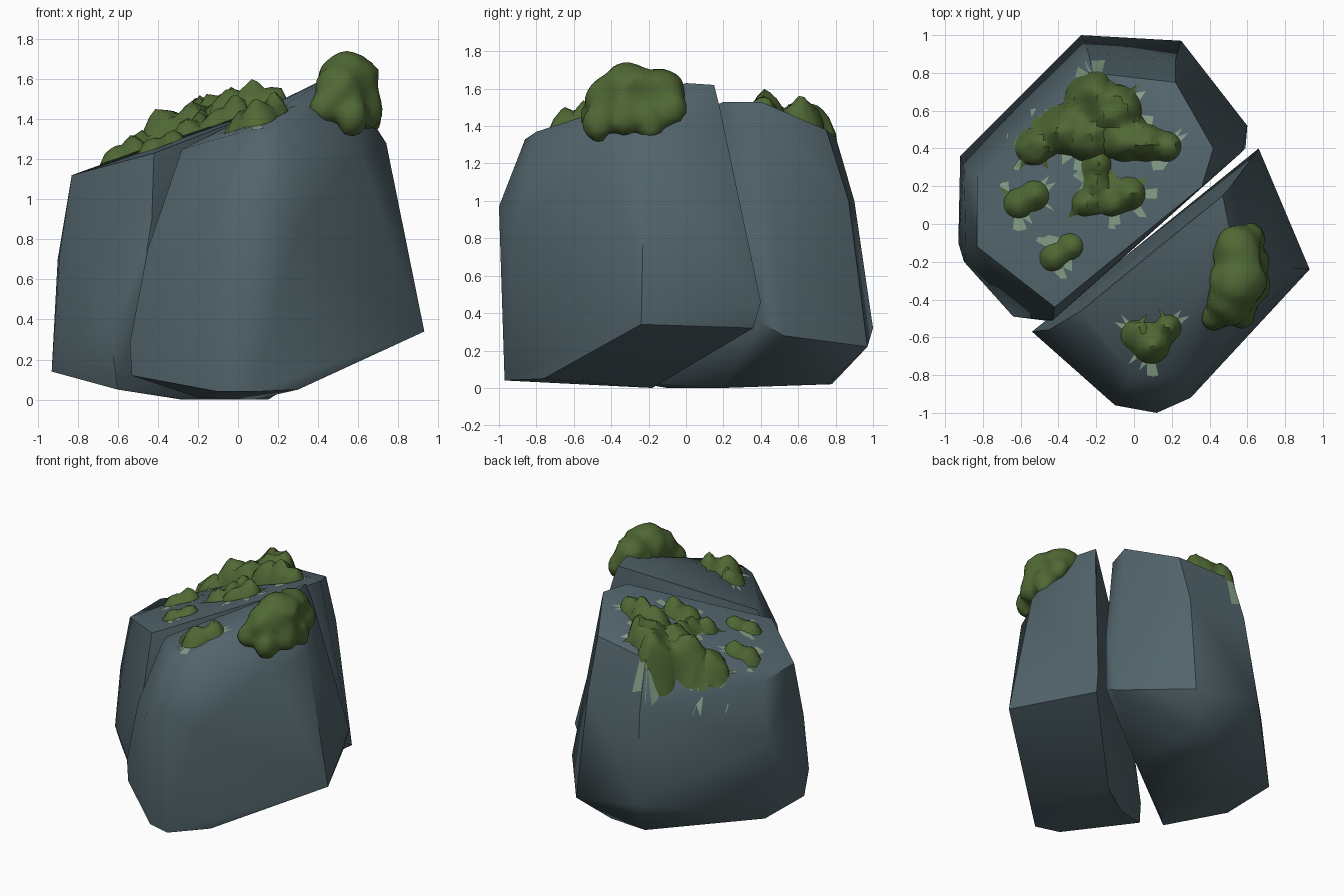
import bpy
import bmesh
import math
import random
from mathutils import Matrix, Vector, noise
from mathutils.bvhtree import BVHTree

random.seed(4)
default_cube = bpy.data.objects.get("Cube")
if default_cube:
    bpy.data.objects.remove(default_cube, do_unlink=True)


def make_material(name, colour):
    material = bpy.data.materials.new(name)
    material.use_nodes = True
    material.diffuse_color = (*colour, 1)
    shader = material.node_tree.nodes["Principled BSDF"]
    shader.inputs["Base Color"].default_value = (*colour, 1)
    shader.inputs["Roughness"].default_value = 0.9
    return material


stone = make_material("slate stone", (0.083, 0.128, 0.147))
moss = make_material("moss green", (0.08, 0.14, 0.035))
lichen = make_material("pale lichen", (0.24, 0.35, 0.25))


def finish(bm, name, materials, angle):
    mesh = bpy.data.meshes.new(name)
    bm.to_mesh(mesh)
    bm.free()
    obj = bpy.data.objects.new(name, mesh)
    bpy.context.collection.objects.link(obj)
    for material in materials:
        mesh.materials.append(material)
    bpy.ops.object.select_all(action="DESELECT")
    obj.select_set(True)
    bpy.context.view_layer.objects.active = obj
    bpy.ops.object.shade_smooth_by_angle(angle=math.radians(angle))
    return obj


def make_rock(name, notch, *rings):
    """Boulder from corner rings, with a notch worn into one shoulder edge.

    Returns the surface that the moss is draped on."""
    bm = bmesh.new()
    for ring in rings:
        for corner in ring:
            bm.verts.new(corner)
    hull = bmesh.ops.convex_hull(bm, input=bm.verts[:])
    loose = {v for v in hull["geom_interior"] + hull["geom_unused"]
             if isinstance(v, bmesh.types.BMVert)}
    bmesh.ops.delete(bm, geom=list(loose), context="VERTS")
    notch = Vector(notch)
    edge = min(bm.edges, key=lambda e: ((e.verts[0].co + e.verts[1].co) / 2 - notch).length)
    split = bmesh.ops.subdivide_edges(bm, edges=[edge], cuts=1)
    for item in split["geom_inner"]:
        if isinstance(item, bmesh.types.BMVert):
            item.co = notch
    bmesh.ops.recalc_face_normals(bm, faces=bm.faces[:])
    surface = BVHTree.FromBMesh(bm)
    finish(bm, name, [stone], 46)
    return surface


def make_moss(name, surface, thickness, discs, step=0.032):
    """Lumpy sheet over a union of discs, with flat lichen scraps around its rim."""
    bm = bmesh.new()
    grid, inset = {}, {}
    reach = int(1 / step)
    for i in range(-reach, reach):
        for j in range(-reach, reach):
            x = (i + random.uniform(-0.25, 0.25)) * step
            y = (j + random.uniform(-0.25, 0.25)) * step
            edge, cx, cy, r = max((r - math.hypot(x - cx, y - cy), cx, cy, r)
                                  for cx, cy, r in discs)
            if edge < -0.07:
                continue
            # Draw the first outer row of points in to the outline
            if -0.045 < edge < 0:
                pull = r / (r - edge)
                x, y = cx + (x - cx) * pull, cy + (y - cy) * pull
            hit = surface.ray_cast(Vector((x, y, 3)), Vector((0, 0, -1)))[0]
            if hit is None:
                continue
            lump = 0.9 + 0.6 * noise.noise(Vector((x, y, 0)) * 9)
            dome = math.sqrt(min(1, max(edge, 0) / 0.08))
            grid[i, j] = bm.verts.new((x, y, hit.z + 0.005 + thickness * dome * lump))
            inset[grid[i, j]] = edge
    for i, j in list(grid):
        cell = [grid.get(key) for key in ((i, j), (i + 1, j), (i + 1, j + 1), (i, j + 1))]
        if not all(cell):
            continue
        bare = all(inset[v] <= 0 for v in cell)
        centre = sum((v.co for v in cell), Vector()) / 4
        if bare and noise.noise(centre * 9) < 0.13:
            continue
        bm.faces.new(cell).material_index = int(bare)
    bmesh.ops.delete(bm, geom=[v for v in bm.verts if not v.link_faces], context="VERTS")
    finish(bm, name, [moss, lichen], 50)


def make_moss_clump(name, lumps):
    """Thick overhanging moss: stretched balls fused into one skin."""
    bm = bmesh.new()
    for x, y, z, radius, stretch in lumps:
        place = Matrix.Translation((x, y, z)) @ Matrix.Diagonal((1, 1, stretch, 1))
        bmesh.ops.create_icosphere(bm, subdivisions=2, radius=radius, matrix=place)
    for vert in bm.verts:
        vert.co += noise.noise_vector(vert.co * 9) * 0.03
    clump = finish(bm, name, [moss], 50)
    skin = clump.modifiers.new("Fuse", "REMESH")
    skin.mode = "VOXEL"
    skin.voxel_size = 0.035
    skin.use_smooth_shade = True


# Rear boulder: underside, lower ridge, waist, shoulder, crown
rear = make_rock(
    "rear_boulder", (-.45, .52, 1.18),
    [(-.2, .78, .02), (.1, .76, .02), (.15, .2, 0), (-.28, -.1, 0), (-.6, -.4, .05)],
    [(-.28, 1, .32), (.25, .97, .22), (.6, .52, .28), (.59, .4, .35),
     (-.93, -.1, .14), (-.92, .36, .14), (-.9, -.2, .3), (-.64, -.49, .35)],
    [(-.9, .3, .7), (-.89, -.15, .73), (-.43, -.51, .9), (-.48, -.51, .6),
     (-.03, -.14, .85), (.12, 0, .9), (.57, .38, .8)],
    [(-.24, .9, 1), (.22, .87, 1), (-.83, .25, 1.12), (-.83, -.12, 1.12)],
    [(-.42, -.44, 1.23), (.36, .2, 1.53), (.42, .4, 1.53),
     (.22, .75, 1.38), (-.22, .8, 1.34)],
)

# Front boulder, split from the rear one along a diagonal gap
front = make_rock(
    "front_boulder", (.65, -.36, 1.22),
    [(.08, -.97, .04), (-.1, -.92, .04), (.08, -.18, 0), (-.2, -.38, .01), (.3, -.76, .05)],
    [(.93, -.24, .34), (.66, .4, .46), (.64, .36, .32), (-.54, -.57, .28), (-.53, -.57, .12)],
    [(.12, -1, .97), (-.1, -.96, .9), (.3, -.92, .85), (-.45, -.56, .75)],
    [(-.28, -.46, 1.25), (-.26, -.55, 1.23), (0, -.8, 1.33), (.13, -.86, 1.33),
     (.25, -.8, 1.37), (.6, -.5, 1.25), (.74, -.22, 1.28)],
    [(.5, 0, 1.63), (.47, .15, 1.62), (.5, .18, 1.5), (.1, -.14, 1.42), (.58, -.2, 1.53)],
)

# Moss sheets as discs of x, y, radius
make_moss("rear_main_moss", rear, 0.15, [
    (-.53, .41, .1), (-.38, .5, .13), (-.24, .66, .13), (-.1, .6, .14), (-.05, .46, .13),
    (.06, .43, .1), (.17, .41, .08), (-.25, .45, .12), (-.2, .74, .07)])
make_moss("rear_trailing_moss", rear, 0.1, [
    (-.2, .31, .08), (-.2, .21, .07), (-.26, .11, .07), (-.12, .12, .08), (-.03, .16, .09)])
make_moss("rear_left_moss", rear, 0.08, [(-.61, .11, .08), (-.53, .15, .08)])
make_moss("rear_front_moss", rear, 0.08, [(-.43, -.18, .07), (-.34, -.12, .07)])
make_moss("front_small_moss", front, 0.11, [(.01, -.59, .08), (.09, -.64, .1), (.18, -.55, .07)])

# Thick clump hanging over the high corner: x, y, z, radius, stretch
make_moss_clump("front_crown_moss", [
    (.55, -.14, 1.57, .14, 1.1), (.55, -.3, 1.58, .16, 1.05), (.51, -.41, 1.54, .13, 1.1),
    (.43, -.49, 1.46, .08, 1.1), (.64, -.07, 1.5, .07, 1.3), (.65, -.19, 1.44, .08, 1.5),
    (.64, -.33, 1.46, .09, 1.4), (.57, -.48, 1.42, .08, 1.4)])
